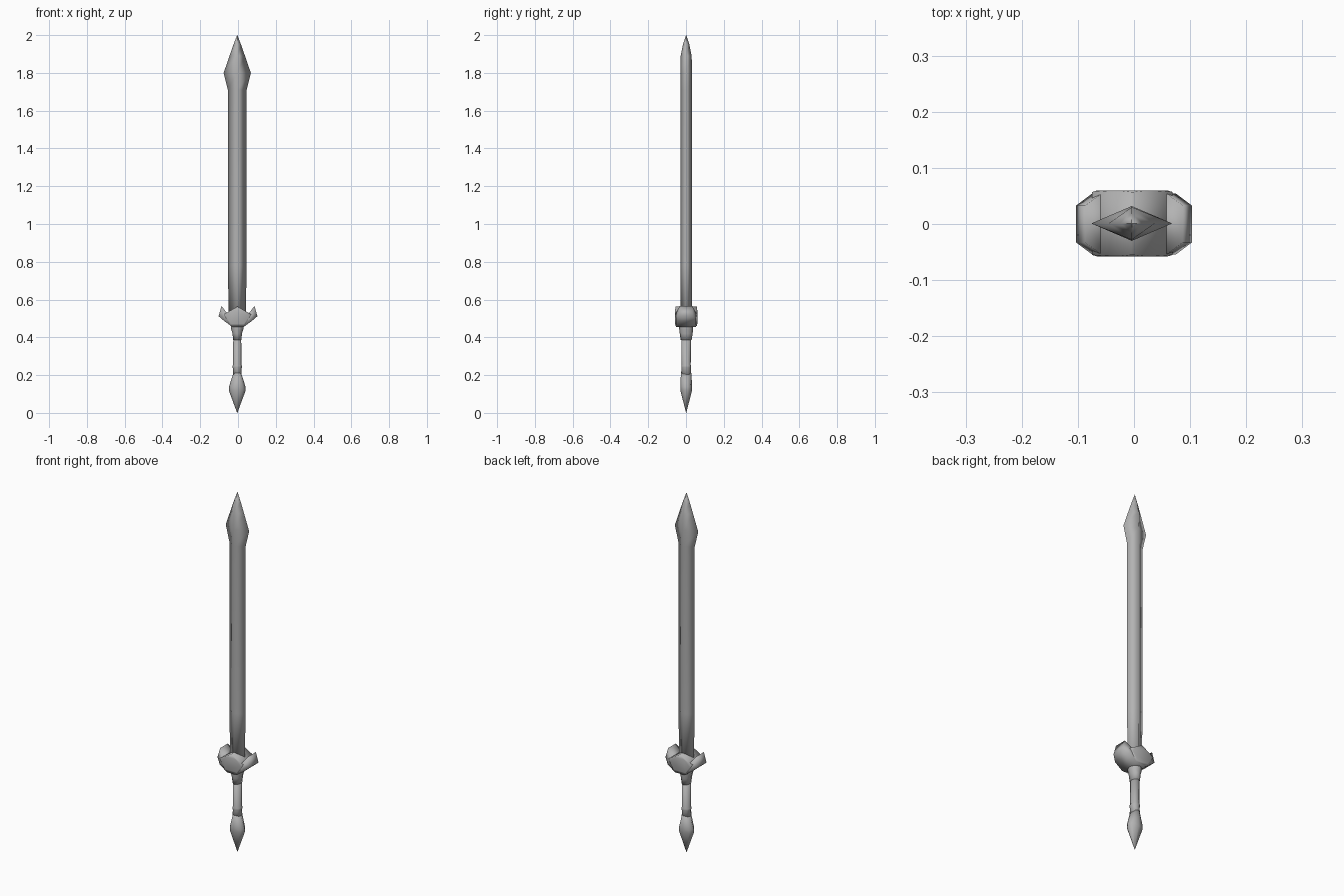
import bpy, bmesh
from math import cos, sin, tau, radians

if "Cube" in bpy.data.objects:
    bpy.data.objects.remove(bpy.data.objects["Cube"])

steel = bpy.data.materials.new("dark_steel")
steel.diffuse_color = (0.45, 0.45, 0.45, 1)
steel.use_nodes = True
steel.node_tree.nodes["Principled BSDF"].inputs["Base Color"].default_value = steel.diffuse_color


def finish(name, bm, angle):
    bmesh.ops.recalc_face_normals(bm, faces=bm.faces)
    me = bpy.data.meshes.new(name)
    bm.to_mesh(me)
    bm.free()
    me.materials.append(steel)
    ob = bpy.data.objects.new(name, me)
    bpy.context.collection.objects.link(ob)
    me.shade_smooth()
    me.set_sharp_from_angle(angle=radians(angle))
    return ob


def loft(name, rings, angle):
    """Skin a list of equal-length rings of points, capping both ends."""
    bm = bmesh.new()
    rows = [[bm.verts.new(p) for p in ring] for ring in rings]
    n = len(rows[0])
    for a, b in zip(rows, rows[1:]):
        for i in range(n):
            j = (i + 1) % n
            bm.faces.new((a[i], a[j], b[j], b[i]))
    bm.faces.new(rows[0])
    bm.faces.new(rows[-1])
    return finish(name, bm, angle)


def turned(name, sides, stations, angle=180, cx=-0.004, cy=0.001):
    """Stack elliptical polygon sections given as (z, half_x, half_y)."""
    return loft(name, [[(cx + hx * cos(tau * i / sides), cy + hy * sin(tau * i / sides), z)
                        for i in range(sides)] for z, hx, hy in stations], angle)


# Diamond-section blade with a flared point
turned("blade", 4, [
    (0.47, 0.044, 0.030), (0.78, 0.050, 0.031), (1.71, 0.050, 0.031), (1.80, 0.072, 0.031),
    (1.89, 0.041, 0.029), (1.95, 0.020, 0.017), (2.00, 0.0006, 0.0006)])

# Collar under the guard
turned("collar", 8, [
    (0.475, 0.034, 0.037), (0.445, 0.033, 0.037), (0.42, 0.025, 0.034), (0.385, 0.022, 0.029)])

# Grip with small ring
turned("grip", 8, [
    (0.40, 0.021, 0.026), (0.255, 0.022, 0.024), (0.25, 0.025, 0.026),
    (0.24, 0.025, 0.026), (0.235, 0.023, 0.025), (0.19, 0.023, 0.028)])

# Spiked pommel
turned("pommel", 8, [
    (0.21, 0.021, 0.028), (0.138, 0.044, 0.031),
    (0.12, 0.045, 0.031), (0.0, 0.0006, 0.0006)])

# Winged guard: lower x, z, upper x, z, half depth (mirrored to the left)
half = [(0.03, 0.455, 0.03, 0.50, 0.054),
        (0.075, 0.488, 0.058, 0.528, 0.054),
        (0.103, 0.512, 0.087, 0.566, 0.033)]
stations = [(-a, b, -c, d, e) for a, b, c, d, e in reversed(half)] + half
loft("guard", [[(lx, -h, lz), (lx, h, lz), (ux, h, uz), (ux, -h, uz)]
               for lx, lz, ux, uz, h in stations], 180)

# Faceted central gem running through the guard
face = [(0.028, 0.543), (0.062, 0.51), (0.035, 0.472), (-0.035, 0.472), (-0.062, 0.51), (-0.028, 0.543)]
outer = [(0.002, 0.562), (0.072, 0.522), (0.036, 0.46), (-0.036, 0.46), (-0.072, 0.522), (-0.002, 0.562)]
loft("guard_gem", [[(x - 0.003, y, z) for x, z in ring]
                   for ring, y in ((face, -0.058), (outer, -0.055), (outer, 0.057), (face, 0.06))], 180)
